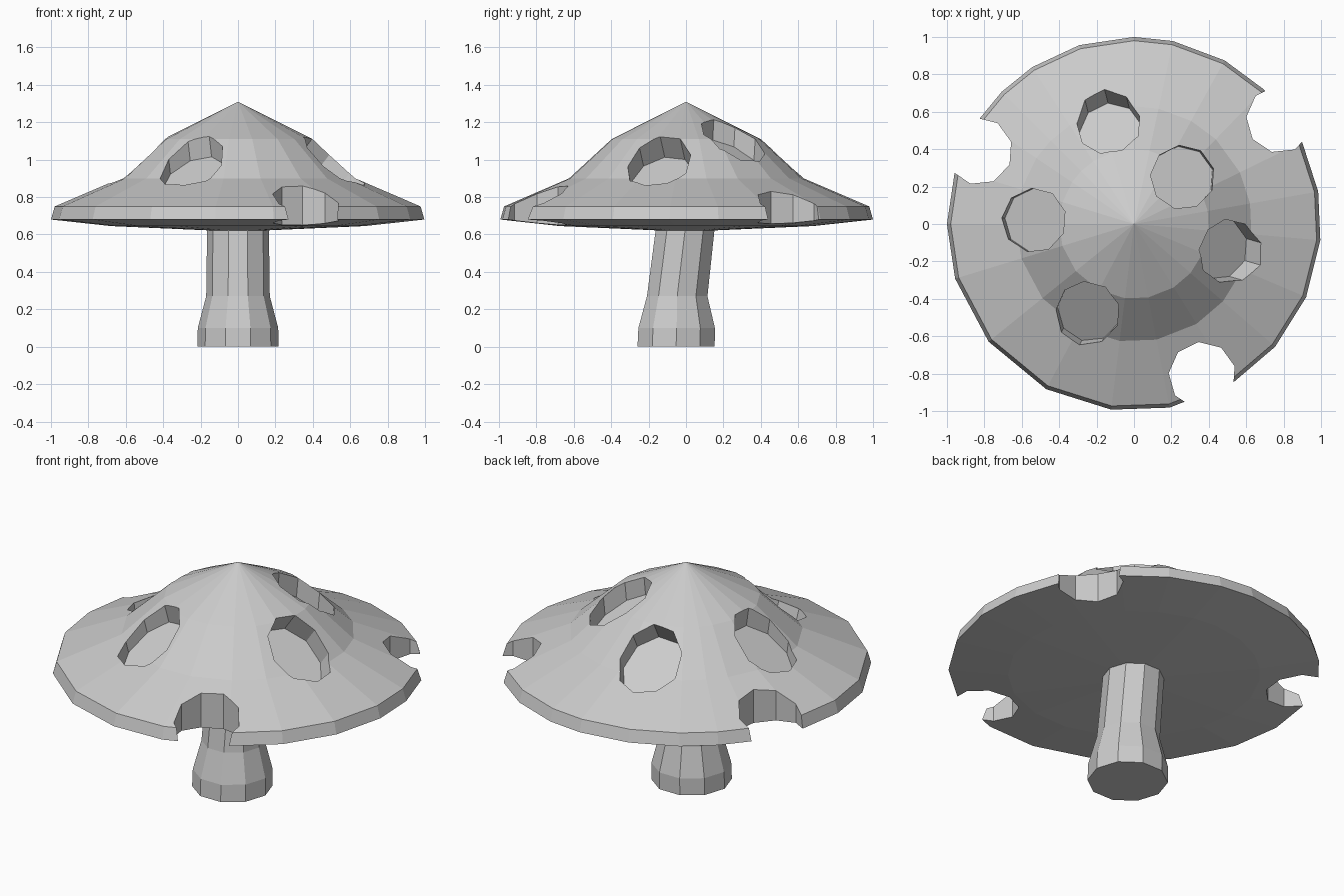
import bpy, bmesh
from math import cos, sin, radians, hypot, tau

if "Cube" in bpy.data.objects:
    bpy.data.objects.remove(bpy.data.objects["Cube"])


def finish(bm, name):
    bmesh.ops.recalc_face_normals(bm, faces=bm.faces)
    mesh = bpy.data.meshes.new(name)
    bm.to_mesh(mesh)
    bm.free()
    ob = bpy.data.objects.new(name, mesh)
    bpy.context.collection.objects.link(ob)
    return ob


def skin(bm, rings):
    """Bridge successive rings of points and close both ends."""
    rows = [[bm.verts.new(p) for p in ring] for ring in rings]
    n = len(rows[0])
    for a, b in zip(rows, rows[1:]):
        for i in range(n):
            j = (i + 1) % n
            bm.faces.new((a[i], a[j], b[j], b[i]))
    return rows


def fan(bm, ring, point):
    tip = bm.verts.new(point)
    for i in range(len(ring)):
        bm.faces.new((ring[i], ring[(i + 1) % len(ring)], tip))


# Cap: faceted cone profile on a slightly irregular rim
rim_angles = [10, 26, 46, 61, 78, 90, 107, 123, 135, 146, 163, 180,
              197, 219, 242, 263, 281, 302, 319, 337, 355]
profile = [(0.40, 1.11), (0.63, 0.90), (0.98, 0.75), (1.00, 0.68), (0.68, 0.645)]
bm = bmesh.new()
rows = skin(bm, [[(r * cos(radians(a)), r * sin(radians(a)), z) for a in rim_angles]
                 for r, z in profile])
fan(bm, rows[0], (0, 0, 1.31))
fan(bm, rows[-1], (0, 0, 0.615))
bmesh.ops.triangulate(bm, faces=[f for f in bm.faces if len(f.verts) == 4])
cap = finish(bm, "mushroom_cap")


def cap_height(r):
    pts = [(0, 1.31)] + profile[:3]
    for (r0, z0), (r1, z1) in zip(pts, pts[1:]):
        if r <= r1:
            return z0 + (z1 - z0) * (r - r0) / (r1 - r0)
    return 0.7


# Cutters: sheared prisms for the sunken spots, upright ones for the rim bites
bm = bmesh.new()


def prism(x, y, radius, levels, slope, z, lean, sides):
    d = hypot(x, y)
    ux, uy = x / d, y / d
    rings = []
    for h in levels:
        ring = []
        for i in range(sides):
            a = tau * (i + 0.4) / sides
            dx, dy = radius * cos(a), radius * sin(a)
            ring.append((x + dx + ux * lean * h, y + dy + uy * lean * h,
                         z + h - slope * (dx * ux + dy * uy)))
        rings.append(ring)
    for row in (lambda rs: (rs[0], rs[-1]))(skin(bm, rings)):
        bm.faces.new(row)


spots = [(-0.14, 0.55, 0.70), (0.26, 0.25, 0.08), (-0.535, 0.02, 0.15),
         (0.52, -0.15, 0.80), (-0.25, -0.48, 0.25)]
for x, y, lean in spots:
    d = hypot(x, y)
    slope = (cap_height(d - 0.17) - cap_height(d + 0.17)) / 0.34
    z = (cap_height(d - 0.17) + cap_height(d + 0.17)) / 2
    prism(x, y, 0.172, (-0.11, 0.16), slope, z, lean, 9)
for x, y in [(0.78, 0.56), (-0.83, 0.39), (0.365, -0.81)]:
    prism(x, y, 0.18, (-0.4, 0.4), 0, 0.8, 0, 9)
cutter = finish(bm, "spot_cutter")
cutter.hide_render = True

mod = cap.modifiers.new("spots", 'BOOLEAN')
mod.operation = 'DIFFERENCE'
mod.solver = 'EXACT'
mod.object = cutter
bpy.context.view_layer.objects.active = cap
cap.select_set(True)
bpy.ops.object.modifier_apply(modifier=mod.name)
bpy.data.objects.remove(cutter)

# Stem: flared foot, leaning slightly back up to the cap
sections = [(0.0, -0.053, 0.217), (0.10, -0.05, 0.215),
            (0.27, -0.047, 0.17), (0.64, -0.003, 0.165)]
bm = bmesh.new()
rows = skin(bm, [[(r * cos(tau * i / 10), cy + r * sin(tau * i / 10), z)
                  for i in range(10)] for z, cy, r in sections])
bm.faces.new(rows[0])
bm.faces.new(rows[-1])
finish(bm, "mushroom_stem")
